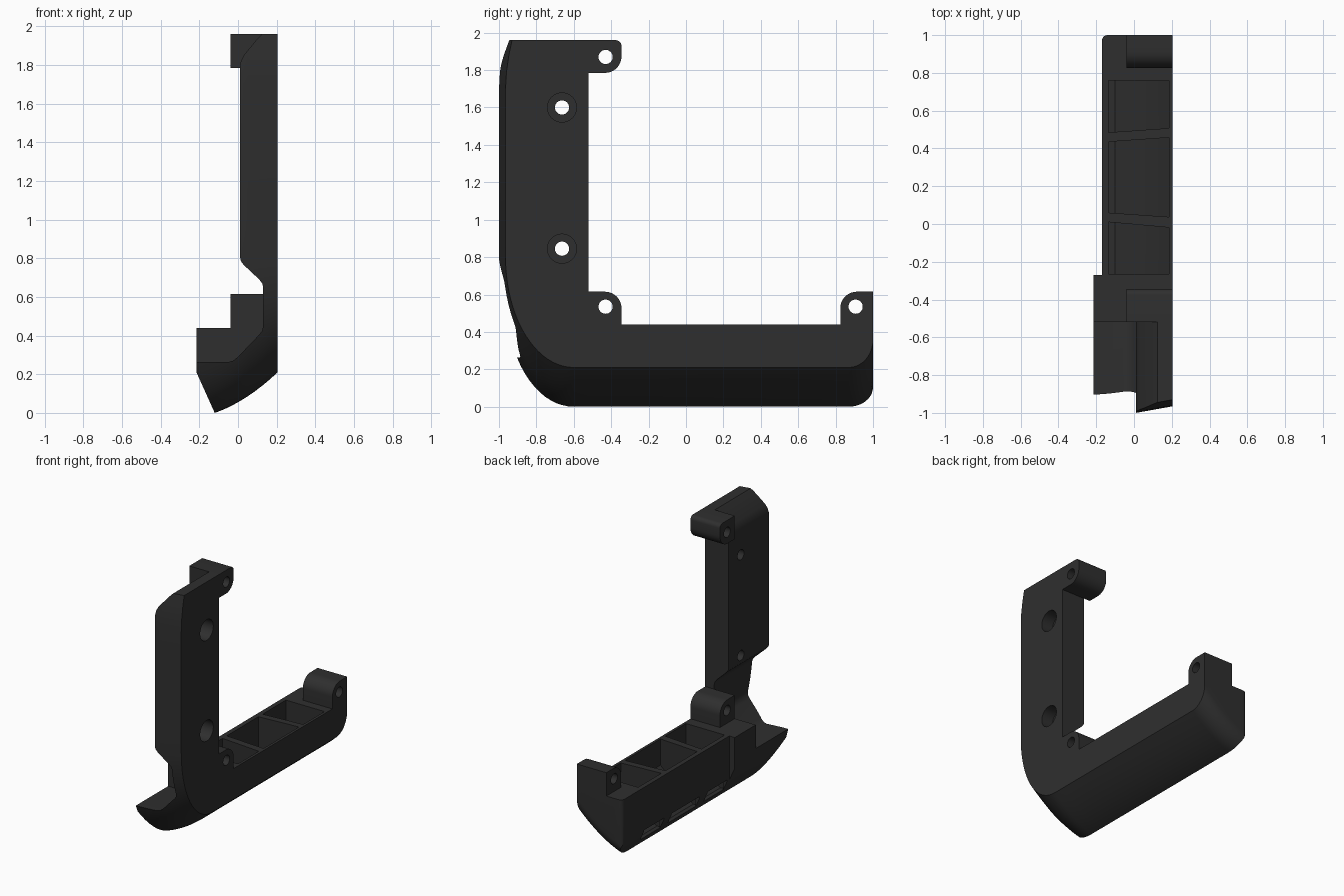
import bpy, bmesh
from math import sin, cos, pi

cube = bpy.data.objects.get("Cube")
if cube:
    bpy.data.objects.remove(cube, do_unlink=True)

mat = bpy.data.materials.new("charcoal_plastic")
mat.use_nodes = True
COLOR = (0.028, 0.028, 0.028, 1)
mat.diffuse_color = COLOR
mat.node_tree.nodes["Principled BSDF"].inputs["Base Color"].default_value = COLOR

OUTER = 0.205   # flat outer side
SPLIT = -0.52   # back of the upright
STEP = -0.27    # end of the wide shoulder
TOP = 1.96
BAR_TOP = 0.44


def loft(name, rings):
    """Closed solid through a list of equal-length rings."""
    bm = bmesh.new()
    rows = [[bm.verts.new(p) for p in ring] for ring in rings]
    n = len(rows[0])
    for a, b in zip(rows, rows[1:]):
        for i in range(n):
            j = (i + 1) % n
            bm.faces.new((a[i], a[j], b[j], b[i]))
    bm.faces.new(rows[0])
    bm.faces.new(rows[-1])
    bmesh.ops.recalc_face_normals(bm, faces=bm.faces)
    mesh = bpy.data.meshes.new(name)
    bm.to_mesh(mesh)
    bm.free()
    obj = bpy.data.objects.new(name, mesh)
    bpy.context.collection.objects.link(obj)
    return obj


def prism(name, pts, axis, lo, hi):
    """Extrude a 2D profile along one axis."""
    place = {"x": lambda p, d: (d, p[0], p[1]),
             "y": lambda p, d: (p[0], d, p[1]),
             "z": lambda p, d: (p[0], p[1], d)}[axis]
    return loft(name, [[place(p, d) for p in pts] for d in (lo, hi)])


def arc(cx, cy, rx, ry, start, end, steps):
    """Elliptical arc, angles in quarter turns."""
    angles = [(start + (end - start) * i / steps) * pi / 2 for i in range(steps + 1)]
    return [(cx + rx * cos(a), cy + ry * sin(a)) for a in angles]


def boolean(obj, other, op="DIFFERENCE"):
    """Apply a boolean and discard the helper."""
    mod = obj.modifiers.new("bool", "BOOLEAN")
    mod.object, mod.operation, mod.solver = other, op, "EXACT"
    bpy.context.view_layer.update()
    graph = bpy.context.evaluated_depsgraph_get()
    mesh = bpy.data.meshes.new_from_object(obj.evaluated_get(graph))
    obj.modifiers.clear()
    obj.data = mesh
    bpy.data.objects.remove(other, do_unlink=True)


def drill(obj, y, z, radius, lo, hi):
    ring = arc(y, z, radius, radius, 0, 4, 32)[:-1]
    boolean(obj, prism("drill", ring, "x", lo, hi))


def outer_shell():
    """Rounded outer envelope, lofted across the width."""
    rings = []
    for i in range(13):
        x = -0.26 + (OUTER + 0.26) * i / 12
        t = x + 0.12
        bottom = 0.348 * t + 0.917 * t * t
        front = -1 + 0.035 * max(0, (x - 0.01) / 0.195)
        rear_z = 0.12 + 0.03 * max(0, t / 0.325)
        pts = [(1, TOP), (front + 0.035, TOP), (front + 0.018, 1.88),
               (front + 0.005, 1.79), (front, 1.7)]
        pts += arc(-0.6, 0.8, -0.6 - front, 0.8 - bottom, 2, 3, 20)
        pts += arc(0.87, bottom + rear_z, 0.13, rear_z, 3, 4, 10)
        rings.append([(x, y, z) for y, z in pts])
    return loft("shell_helper", rings)


def shell_part(name, profile, lo, hi):
    part = prism(name, profile, "y", lo, hi)
    boolean(part, outer_shell(), "INTERSECT")
    return part


# Upright with necked inner side and scooped foot
upright = shell_part("upright", [
    (0.3, -0.2), (-0.03, -0.2), (-0.215, 0.21), (-0.215, 0.263), (-0.05, 0.263),
    (-0.025, 0.27), (0, 0.29), (0.11, 0.405), (0.125, 0.425), (0.13, 0.45),
    (0.13, 0.65), (0.125, 0.67), (0.11, 0.69), (0.03, 0.765), (0.015, 0.785),
    (0.01, 0.81), (0.01, 1.79), (0.015, 1.82), (0.03, 1.85), (0.1, 1.935),
    (0.13, 1.965), (0.13, 2.1), (0.3, 2.1)], -1.2, SPLIT)
for z in (0.845, 1.6):
    drill(upright, -0.663, z, 0.038, -0.1, 0.3)
    drill(upright, -0.663, z, 0.078, 0.11, 0.3)

# Wide shoulder behind the foot
shoulder = shell_part("shoulder", [
    (0.3, -0.2), (-0.03, -0.2), (-0.215, 0.21), (-0.215, BAR_TOP), (0.3, BAR_TOP)],
    SPLIT, STEP)

# Long lower bar
bar = shell_part("lower_bar", [
    (0.3, -0.2), (-0.03, -0.2), (-0.17, 0.11), (-0.17, BAR_TOP), (0.3, BAR_TOP)],
    STEP, 1.2)
corner = [(-0.2, 1.05), (-0.2, 0.97)] + arc(-0.14, 0.97, 0.03, 0.03, 2, 1, 6) + [(-0.14, 1.05)]
boolean(bar, prism("corner_cutter", corner, "z", -0.2, 0.6))

# Pockets with slanted dividers, each with a slot low in the inner wall
floor = [(-0.135, 0.6), (-0.135, 0.04), (-0.1, 0.035), (0, 0.1), (0.1, 0.165),
         (0.185, 0.245), (0.185, 0.6)]
for lo, lo_skew, hi, hi_skew in ((-0.265, 0, 0.01, -0.09),
                                 (0.06, -0.07, 0.435, 0.07),
                                 (0.485, 0.07, 0.76, 0)):
    rings = [[(x, y + k * (x + 0.135), z) for x, z in floor]
             for y, k in ((lo, lo_skew), (hi, hi_skew))]
    boolean(bar, loft("pocket_cutter", rings))
    slot = [(lo + 0.02, 0.04), (hi - 0.02, 0.04), (hi - 0.02, 0.12), (lo + 0.02, 0.12)]
    boolean(bar, prism("slot_cutter", slot, "x", -0.3, -0.1))

# Screw lugs
R = 0.088
upper = [(SPLIT, TOP), (SPLIT, 1.785)] + arc(-0.345 - R, 1.785 + R, R, R, 3, 4, 10)
upper += arc(-0.375, TOP - 0.03, 0.03, 0.03, 0, 1, 5)
lower = [(SPLIT, BAR_TOP), (-0.345, BAR_TOP)] + arc(-0.345 - R, 0.615 - R, R, R, 0, 1, 10)
lower += [(SPLIT, 0.615)]
rear = [(1, 0.615), (1, BAR_TOP), (0.825, BAR_TOP)]
rear += arc(0.825 + R, 0.615 - R, R, R, 2, 1, 10)
lugs = []
for name, pts, y, z in (("upper_lug", upper, -0.43, 1.87),
                        ("lower_front_lug", lower, -0.43, 0.535),
                        ("rear_lug", rear, 0.907, 0.535)):
    lug = prism(name, pts, "x", -0.04, OUTER)
    drill(lug, y, z, 0.038, -0.2, 0.3)
    lugs.append(lug)

# Material and shading
bpy.ops.object.select_all(action="DESELECT")
for obj in [upright, shoulder, bar] + lugs:
    obj.data.materials.clear()
    obj.data.materials.append(mat)
    obj.select_set(True)
    bpy.context.view_layer.objects.active = obj
bpy.ops.object.shade_smooth_by_angle(angle=0.45)
